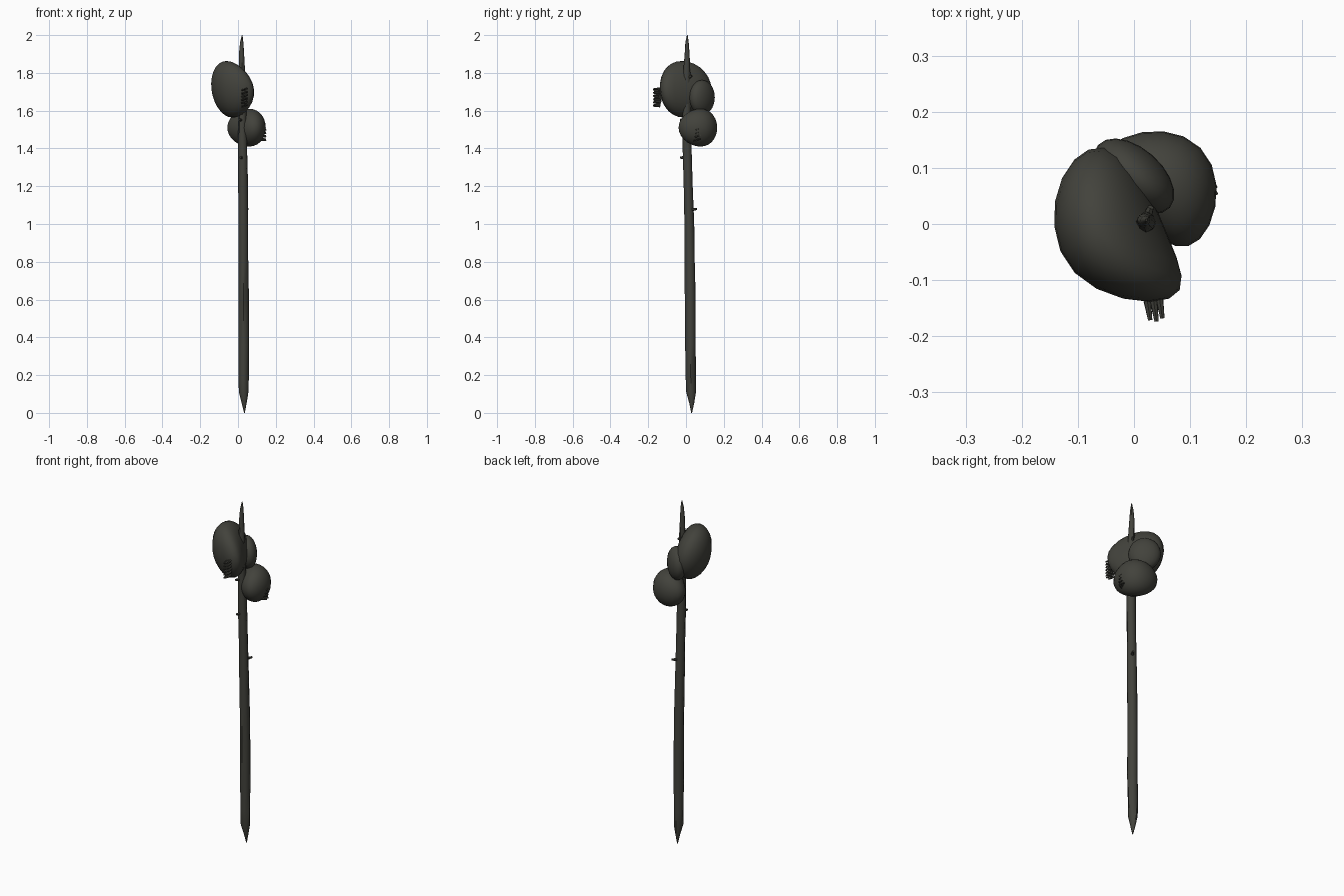
import bpy, bmesh, math, random
from mathutils import Vector, Matrix

if "Cube" in bpy.data.objects:
    bpy.data.objects.remove(bpy.data.objects["Cube"])

random.seed(4)
mat = bpy.data.materials.new("dark olive grey")
mat.diffuse_color = (0.055, 0.055, 0.045, 1)
mat.use_nodes = True
mat.node_tree.nodes["Principled BSDF"].inputs["Base Color"].default_value = mat.diffuse_color


def finish(bm, name, angle=40):
    bmesh.ops.recalc_face_normals(bm, faces=bm.faces)
    me = bpy.data.meshes.new(name)
    bm.to_mesh(me)
    bm.free()
    me.materials.append(mat)
    ob = bpy.data.objects.new(name, me)
    bpy.context.collection.objects.link(ob)
    bpy.ops.object.select_all(action='DESELECT')
    bpy.context.view_layer.objects.active = ob
    ob.select_set(True)
    bpy.ops.object.shade_smooth_by_angle(angle=math.radians(angle))
    return ob


def kidney(name, centre, along, semi, bend, tilt=0.0):
    """Sphere stretched along a level direction, its ends bent back round the pole."""
    d = Vector((along[0], along[1], 0)).normalized()
    n = Vector((-d.y, d.x, 0))
    bm = bmesh.new()
    bmesh.ops.create_uvsphere(bm, u_segments=20, v_segments=14, radius=1)
    for v in bm.verts:
        s, t, h = v.co
        back = bend[0] if s < 0 else bend[1]
        v.co = (Vector(centre) + d * s * semi[0]
                + n * (t * semi[1] - back * s * s + tilt * h)
                + Vector((0, 0, h * semi[2])))
    return finish(bm, name, 60)


def cone(bm, base, tip, r1, r2, sides=6):
    base, tip = Vector(base), Vector(tip)
    axis = tip - base
    m = Matrix.Translation((base + tip) / 2) @ axis.to_track_quat('Z', 'Y').to_matrix().to_4x4()
    bmesh.ops.create_cone(bm, cap_ends=True, segments=sides, radius1=r1, radius2=r2,
                          depth=axis.length, matrix=m)


def tuft(name, centre, out, height, rows):
    """Stack of short bristles pointing outward."""
    out = Vector(out).normalized()
    side = Vector((-out.y, out.x, 0))
    bm = bmesh.new()
    for i in range(rows):
        z = height * (i / (rows - 1) - 0.5)
        for k in (-1, 0, 1):
            p = Vector(centre) + side * k * 0.011 + Vector((0, 0, z + 0.004 * k))
            cone(bm, p - out * (0.03 + 0.2 * z), p + out * (0.016 - 0.004 * abs(k)),
                 0.007, 0.004, 5)
    return finish(bm, name)


# Pole: rough eight-sided stake, pointed at both ends (z, x, y, radius)
stations = [(0, .034, .03, .002), (.05, .032, .03, .013), (.11, .029, .027, .025),
            (.19, .029, .025, .027), (.36, .03, .024, .027), (.6, .03, .023, .028),
            (.8, .029, .02, .027), (1.0, .028, .017, .026), (1.2, .027, .012, .025),
            (1.4, .025, .007, .024), (1.55, .024, .004, .022), (1.7, .023, .003, .02),
            (1.8, .021, .004, .018), (1.9, .019, .006, .014), (1.96, .02, .006, .009),
            (2.0, .022, .007, .002)]
bm = bmesh.new()
rings = []
for z, x, y, r in stations:
    ring = []
    for k in range(8):
        a = math.tau * k / 8
        q = r * random.uniform(.93, 1.07)
        ring.append(bm.verts.new((x + q * math.cos(a), y + q * math.sin(a), z)))
    rings.append(ring)
for a, b in zip(rings, rings[1:]):
    for k in range(8):
        bm.faces.new((a[k], a[(k + 1) % 8], b[(k + 1) % 8], b[k]))
bm.faces.new(rings[0])
bm.faces.new(rings[-1])
finish(bm, "pole", 50)

# Twig stubs on the pole
bm = bmesh.new()
for base, tip in (((.03, .02, 1.075), (.052, .056, 1.08)),
                  ((.025, .005, 1.35), (.012, -.03, 1.352)),
                  ((.024, .004, 1.55), (.005, -.03, 1.552)),
                  ((.02, .005, 1.77), (.03, .03, 1.785))):
    cone(bm, base, tip, .011, .006)
finish(bm, "twig_stubs")

# Swollen lobes wrapped round the top of the pole
kidney("large_lobe", (-.044, -.014, 1.713), (-.37, .93), (.15, .092, .15), (.055, .02), .018)
kidney("middle_lobe", (.0, .085, 1.67), (-.75, .66), (.085, .05, .092), (0, 0))
kidney("small_lobe", (.058, .076, 1.51), (.70, -.71), (.115, .085, .1), (.03, .03))

# Bristle tufts on the lobes
tuft("large_lobe_tuft", (.038, -.158, 1.67), (.15, -1, 0), .085, 6)
tuft("small_lobe_tuft", (.133, .062, 1.475), (1, .45, 0), .055, 4)
